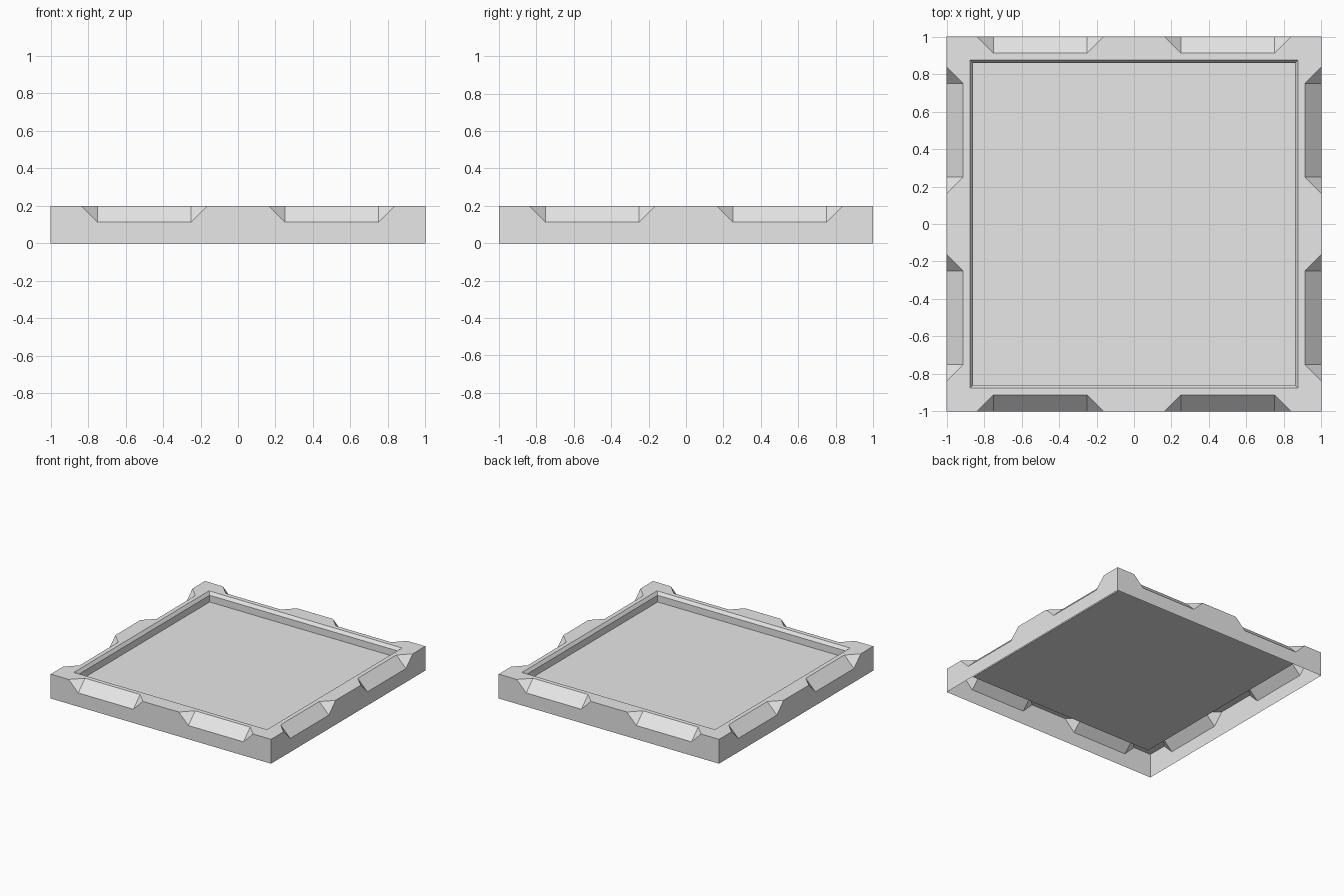
import bpy
import bmesh
from math import pi
from mathutils import Matrix, Vector

cube = bpy.data.objects.get("Cube")
if cube:
    bpy.data.objects.remove(cube, do_unlink=True)

HEIGHT = 0.2         # overall height of the tray
FLOOR = 0.12         # height of the recessed floor
RIM = 0.825          # half width of the recess at the top
BEVEL = 0.025        # chamfer around the recess
NOTCH = 0.0875       # depth of the edge notches

grey = bpy.data.materials.new("light_grey")
grey.use_nodes = True
grey.diffuse_color = (0.8, 0.8, 0.8, 1)
grey.node_tree.nodes["Principled BSDF"].inputs["Base Color"].default_value = (0.8, 0.8, 0.8, 1)


def make_object(name, bm):
    mesh = bpy.data.meshes.new(name)
    bm.to_mesh(mesh)
    bm.free()
    mesh.materials.append(grey)
    obj = bpy.data.objects.new(name, mesh)
    bpy.context.collection.objects.link(obj)
    return obj


# Square slab with a chamfered recess sunk into the top
bm = bmesh.new()
bmesh.ops.create_cube(bm, size=2)
for v in bm.verts:
    v.co.z = HEIGHT if v.co.z > 0 else 0
top = max(bm.faces, key=lambda f: f.calc_center_median().z)
bmesh.ops.inset_region(bm, faces=[top], thickness=1 - RIM)
bmesh.ops.inset_region(bm, faces=[top], thickness=BEVEL)
for v in top.verts:
    v.co.z = HEIGHT - BEVEL
top = bmesh.ops.extrude_discrete_faces(bm, faces=[top])["faces"][0]
for v in top.verts:
    v.co.z = FLOOR
tray = make_object("tray", bm)

# Flared wedge cutters, two along each edge
bm = bmesh.new()
for turn in range(4):
    rotation = Matrix.Rotation(turn * pi / 2, 3, "Z")
    for middle in (-0.5, 0.5):
        points = []
        for flare in (0, 0.1):
            for side in (-1, 1):
                for y in (-1.05, -0.87):
                    z = HEIGHT - NOTCH + y + 1 + flare
                    x = middle + side * (0.25 + flare)
                    points.append(bm.verts.new(rotation @ Vector((x, y, z))))
        bmesh.ops.convex_hull(bm, input=points)
bmesh.ops.dissolve_limit(bm, angle_limit=0.01, verts=bm.verts, edges=bm.edges)
bmesh.ops.recalc_face_normals(bm, faces=bm.faces)
cutter = make_object("notch_cutter", bm)
cutter.hide_render = True

# Cut the notches, then open the underside so the tray is a thin shell
cut = tray.modifiers.new("notches", "BOOLEAN")
cut.operation = "DIFFERENCE"
cut.solver = "EXACT"
cut.object = cutter
evaluated = tray.evaluated_get(bpy.context.evaluated_depsgraph_get())
bm = bmesh.new()
bm.from_mesh(evaluated.to_mesh())
evaluated.to_mesh_clear()
tray.modifiers.clear()
bpy.data.objects.remove(cutter, do_unlink=True)
underside = [f for f in bm.faces if all(v.co.z < 0.001 for v in f.verts)]
bmesh.ops.delete(bm, geom=underside, context="FACES")
for f in bm.faces:
    f.material_index = 0
    f.smooth = False
bm.to_mesh(tray.data)
bm.free()
